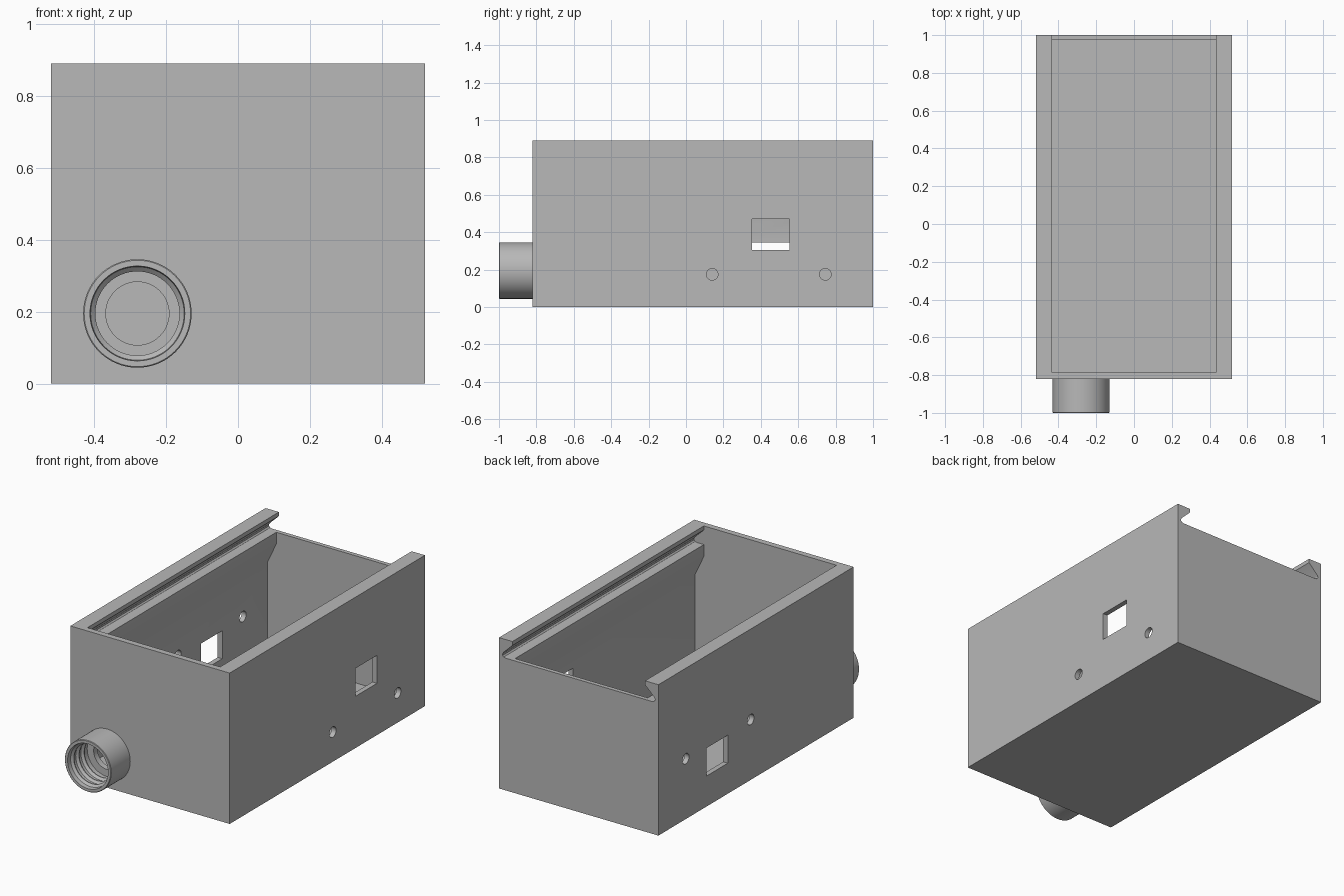
import bpy, bmesh, math
from mathutils import Matrix, Vector

if "Cube" in bpy.data.objects:
    bpy.data.objects.remove(bpy.data.objects["Cube"], do_unlink=True)

grey = bpy.data.materials.new("plain grey")
grey.use_nodes = True
GREY = (0.48, 0.48, 0.48, 1)
grey.diffuse_color = GREY
grey.node_tree.nodes["Principled BSDF"].inputs["Base Color"].default_value = GREY

W, FRONT, BACK, H = 0.52, -0.82, 1.0, 0.89    # outer half width, ends, height
INNER, LIP = 0.49, 0.433                      # half widths of cavity and opening
FRONT_IN, BACK_IN = -0.785, 0.975
SPOUT = Vector((-0.28, 0, 0.195))


def make_object(name, bm):
    bmesh.ops.recalc_face_normals(bm, faces=bm.faces)
    mesh = bpy.data.meshes.new(name)
    bm.to_mesh(mesh)
    bm.free()
    mesh.materials.append(grey)
    obj = bpy.data.objects.new(name, mesh)
    bpy.context.collection.objects.link(obj)
    return obj


def prism(name, half, y0, y1):
    """Mirror a half profile (x, z) across x = 0 and extrude it along y."""
    outline = half + [(-x, z) for x, z in reversed(half)]
    bm = bmesh.new()
    face = bm.faces.new([bm.verts.new((x, y0, z)) for x, z in outline])
    ext = bmesh.ops.extrude_face_region(bm, geom=[face])["geom"]
    moved = [v for v in ext if isinstance(v, bmesh.types.BMVert)]
    bmesh.ops.translate(bm, verts=moved, vec=(0, y1 - y0, 0))
    return make_object(name, bm)


def block(name, centre, size):
    bm = bmesh.new()
    bmesh.ops.create_cube(bm, size=1, matrix=Matrix.Translation(centre) @ Matrix.Diagonal((*size, 1)))
    return make_object(name, bm)


def rod(name, centre, radius, depth, axis, sides):
    bm = bmesh.new()
    turn = Matrix.Rotation(math.pi / 2, 4, axis)
    bmesh.ops.create_cone(bm, cap_ends=True, segments=sides, radius1=radius, radius2=radius,
                          depth=depth, matrix=Matrix.Translation(centre) @ turn)
    return make_object(name, bm)


def smooth(obj):
    bpy.ops.object.select_all(action="DESELECT")
    obj.select_set(True)
    bpy.context.view_layer.objects.active = obj
    bpy.ops.object.shade_smooth_by_angle(angle=math.radians(30))


# Outer box
box = prism("box_body", [(W, 0), (W, H)], FRONT, BACK)

# Cavity that narrows below the lid ledge
cutters = [prism("cavity_cutter", [(INNER, 0.03), (INNER, 0.59), (LIP, 0.71), (LIP, 0.82)],
                 FRONT_IN, BACK_IN)]

# Lid slot with slanted, rounded grooves, open at the back
groove = [(0.478, 0.78), (0.49, 0.783), (0.497, 0.791), (0.497, 0.801), (0.491, 0.81)]
cutters.append(prism("lid_slot_cutter", groove + [(LIP, 0.866), (LIP, 0.95)], FRONT_IN, BACK + 0.1))

# Side windows and screw holes: (side, window bottom, window top, hole height)
for side, low, high, hole_z in ((1, 0.305, 0.47, 0.175), (-1, 0.18, 0.345, 0.356)):
    x = side * W
    cutters.append(block("window_cutter", (x, 0.453, (low + high) / 2), (0.2, 0.2, high - low)))
    for y in (0.14, 0.745):
        cutters.append(rod("hole_cutter", (x, y, hole_z), 0.031, 0.2, "Y", 32))

# Passage from the spout through the front wall
cutters.append(rod("passage_cutter", SPOUT + Vector((0, FRONT, 0)), 0.088, 0.2, "X", 48))

for cutter in cutters:
    cutter.hide_render = True
    mod = box.modifiers.new(cutter.name, "BOOLEAN")
    mod.operation, mod.solver, mod.object = "DIFFERENCE", "EXACT", cutter
bpy.context.view_layer.update()
graph = bpy.context.evaluated_depsgraph_get()
carved = bpy.data.meshes.new_from_object(box.evaluated_get(graph))
box.modifiers.clear()
box.data = carved
for cutter in cutters:
    bpy.data.objects.remove(cutter, do_unlink=True)
smooth(box)

# Threaded round spout: outer wall, rim, then ridges down the bore (radius, y)
profile = [(0.151, FRONT), (0.151, -0.997), (0.148, -1.0), (0.132, -1.0)]
for i in range(3):
    y = -0.975 + i * 0.048
    profile += [(0.13, y), (0.117, y + 0.012), (0.117, y + 0.018), (0.13, y + 0.03)]
profile.append((0.13, FRONT))
bm = bmesh.new()
verts = [bm.verts.new(SPOUT + Vector((r, y, 0))) for r, y in profile]
edges = [bm.edges.new(pair) for pair in zip(verts, verts[1:])]
bmesh.ops.spin(bm, geom=verts + edges, cent=SPOUT, axis=(0, 1, 0),
               angle=math.tau, steps=64, use_merge=True)
bmesh.ops.remove_doubles(bm, verts=bm.verts, dist=0.0001)
smooth(make_object("threaded_spout", bm))
